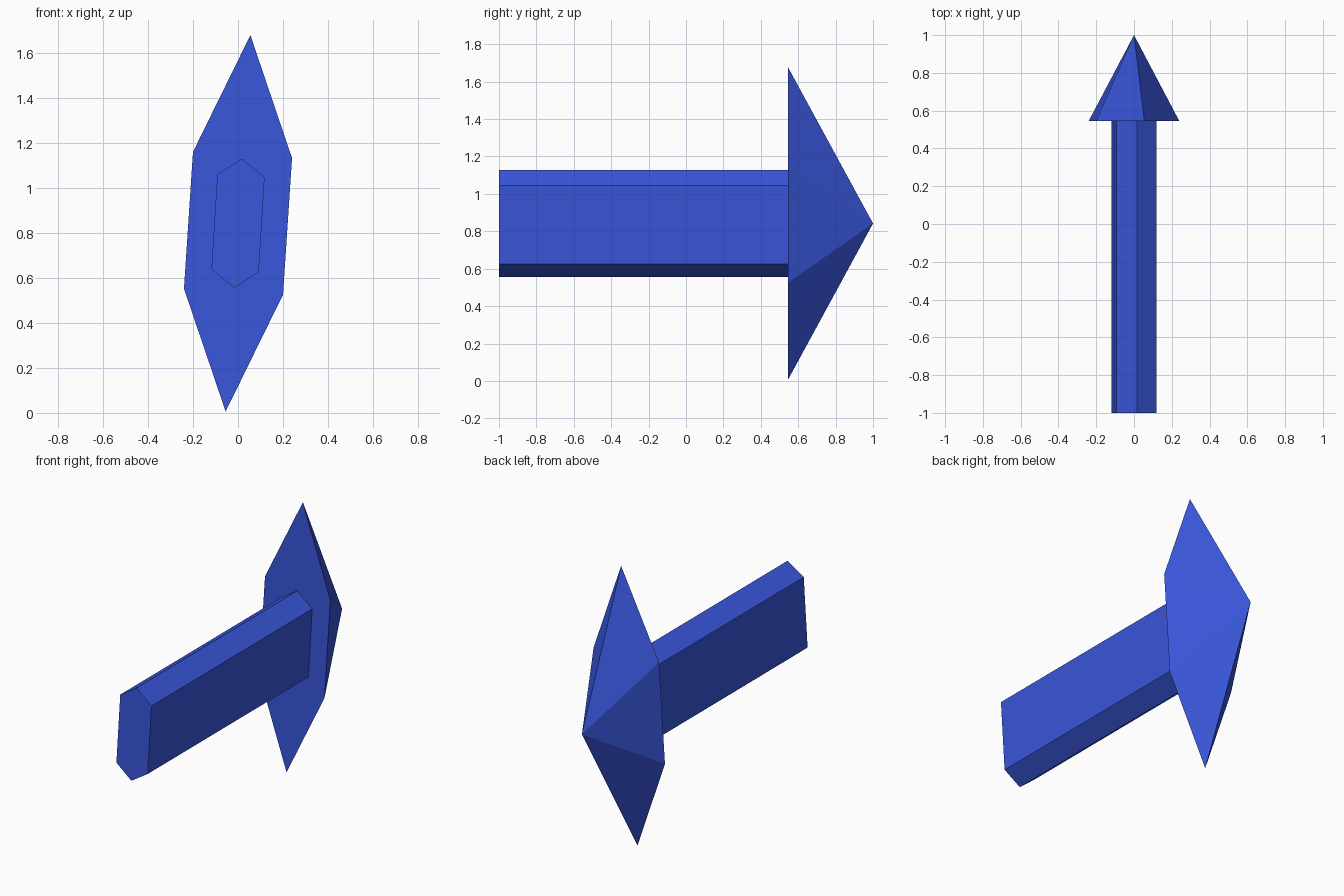
import bpy
import bmesh

if "Cube" in bpy.data.objects:
    bpy.data.objects.remove(bpy.data.objects["Cube"])

CENTRE_Z = 0.842

blue = bpy.data.materials.new("arrow blue")
blue.diffuse_color = (0.042, 0.095, 0.72, 1)
blue.use_nodes = True
blue.node_tree.nodes["Principled BSDF"].inputs["Base Color"].default_value = blue.diffuse_color


def ring(bm, half, y):
    """Point-symmetric hexagon in the xz plane, from three of its corners."""
    pts = half + [(-x, -z) for x, z in half]
    return [bm.verts.new((x, y, CENTRE_Z + z)) for x, z in pts]


def finish(name, bm):
    bmesh.ops.recalc_face_normals(bm, faces=bm.faces)
    mesh = bpy.data.meshes.new(name)
    bm.to_mesh(mesh)
    bm.free()
    mesh.materials.append(blue)
    bpy.context.collection.objects.link(bpy.data.objects.new(name, mesh))


# Shaft: hexagonal prism
bm = bmesh.new()
section = [(0.017, 0.287), (0.118, 0.204), (0.092, -0.217)]
a, b = ring(bm, section, -1.0), ring(bm, section, 0.545)
bm.faces.new(a)
bm.faces.new(b)
for i in range(6):
    j = (i + 1) % 6
    bm.faces.new((a[i], a[j], b[j], b[i]))
finish("arrow_shaft", bm)

# Head: six-sided pyramid pointing backwards
bm = bmesh.new()
base = ring(bm, [(0.055, 0.836), (0.24, 0.29), (0.20, -0.317)], 0.545)
tip = bm.verts.new((0, 1.0, CENTRE_Z))
bm.faces.new(base)
for i in range(6):
    bm.faces.new((base[i], base[(i + 1) % 6], tip))
finish("arrow_head", bm)
